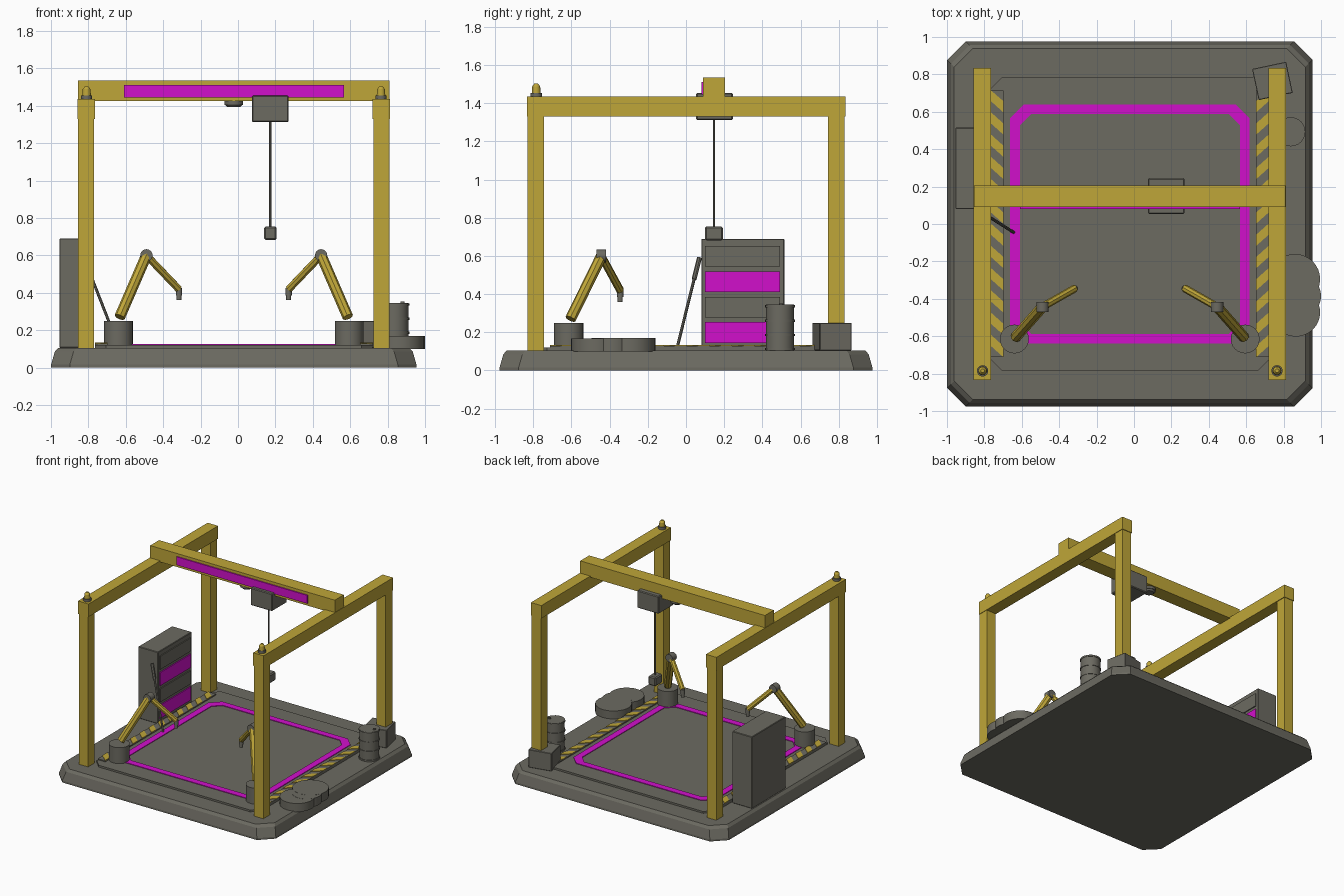
import bpy
import bmesh
import math
from mathutils import Vector, Matrix

old = bpy.data.objects.get("Cube")
if old:
    bpy.data.objects.remove(old, do_unlink=True)


def material(name, rgb):
    m = bpy.data.materials.new(name)
    m.use_nodes = True
    m.diffuse_color = (*rgb, 1)
    m.node_tree.nodes["Principled BSDF"].inputs["Base Color"].default_value = (*rgb, 1)
    return m


YELLOW = material("safety_yellow", (0.52, 0.38, 0.04))
GREY = material("warm_grey", (0.15, 0.145, 0.12))
MAGENTA = material("bright_magenta", (0.64, 0.005, 0.6))
MID = -0.0225   # centre line of the platform
DECK = 0.105    # top of the platform


def finish(name, bm, mat):
    bmesh.ops.recalc_face_normals(bm, faces=bm.faces)
    mesh = bpy.data.meshes.new(name)
    bm.to_mesh(mesh)
    bm.free()
    mesh.materials.append(mat)
    ob = bpy.data.objects.new(name, mesh)
    bpy.context.collection.objects.link(ob)
    return ob


def box(name, mat, x, y, z, bevel=0):
    """Box given as ranges along each axis."""
    bm = bmesh.new()
    bmesh.ops.create_cube(bm, size=1)
    for v in bm.verts:
        v.co = [r[0] + (c + 0.5) * (r[1] - r[0]) for c, r in zip(v.co, (x, y, z))]
    if bevel:
        bmesh.ops.bevel(bm, geom=bm.edges[:], offset=bevel, segments=1, affect='EDGES')
    return finish(name, bm, mat)


def rod(name, mat, a, b, r1, r2=None, sides=24):
    """Cylinder or cone between two points."""
    a, b = Vector(a), Vector(b)
    turn = (b - a).to_track_quat('Z', 'Y').to_matrix().to_4x4()
    bm = bmesh.new()
    bmesh.ops.create_cone(bm, cap_ends=True, segments=sides, radius1=r1,
                          radius2=r1 if r2 is None else r2, depth=(b - a).length,
                          matrix=Matrix.Translation((a + b) / 2) @ turn)
    ob = finish(name, bm, mat)
    if sides > 8:
        bpy.ops.object.select_all(action='DESELECT')
        ob.select_set(True)
        bpy.context.view_layer.objects.active = ob
        bpy.ops.object.shade_smooth_by_angle(angle=math.radians(35))
    return ob


def octagon(hx, hy, cut, z):
    """Rectangle with cut corners around the centre line."""
    pts = []
    for sx, sy in ((1, 1), (-1, 1), (-1, -1), (1, -1)):
        pair = [(sx * hx, sy * (hy - cut)), (sx * (hx - cut), sy * hy)]
        pts += pair if sx * sy > 0 else pair[::-1]
    return [(px + MID, py, z) for px, py in pts]


def loft(name, mat, rings, closed=False):
    """Skin a stack of rings; cap the ends or join last to first."""
    bm = bmesh.new()
    loops = [[bm.verts.new(p) for p in ring] for ring in rings]
    pairs = list(zip(loops, loops[1:]))
    if closed:
        pairs.append((loops[-1], loops[0]))
    else:
        bm.faces.new(loops[0])
        bm.faces.new(loops[-1])
    for lo, hi in pairs:
        for i in range(len(lo)):
            j = (i + 1) % len(lo)
            bm.faces.new((lo[i], lo[j], hi[j], hi[i]))
    return finish(name, bm, mat)


# Platform, raised floor and painted border
loft("platform", GREY, [octagon(0.977 - i, 0.977 - i, 0.1, z) for i, z in
                        ((0, 0), (0, 0.015), (0.02, 0.085), (0.038, DECK))])
loft("floor_panel", GREY, [octagon(0.742, 0.787, 0.06, z) for z in (DECK, 0.12)])
loft("floor_border", MAGENTA, [octagon(h, h, c, z) for h, c, z in (
    (0.64, 0.075, 0.119), (0.64, 0.075, 0.125),
    (0.588, 0.06, 0.125), (0.588, 0.06, 0.119))], closed=True)

# Gantry frame, lamps and hazard strips, one set per side
STEP = 0.119
for side, label in ((1, "left"), (-1, "right")):
    def span(a, b):
        return sorted((MID + side * a, MID + side * b))

    for y0, end in ((-0.83, "front"), (0.745, "back")):
        box(f"{label}_{end}_post", YELLOW, span(0.748, 0.832), (y0, y0 + 0.085), (DECK, 1.34))
    box(f"{label}_rail", YELLOW, span(0.742, 0.836), (-0.833, 0.835), (1.33, 1.435))

    lx = MID + side * 0.787
    rod(f"{label}_lamp_base", GREY, (lx, -0.785, 1.435), (lx, -0.785, 1.455), 0.03)
    rod(f"{label}_lamp", YELLOW, (lx, -0.785, 1.455), (lx, -0.785, 1.488), 0.023, 0.021)
    rod(f"{label}_lamp_cap", YELLOW, (lx, -0.785, 1.488), (lx, -0.785, 1.503), 0.021, 0.01)

    box(f"{label}_strip", GREY, span(0.676, 0.743), (-0.712, 0.715), (0.119, 0.129))
    bm = bmesh.new()
    for k in range(-1, 13):
        y = -0.712 + k * STEP
        pts = []
        for px, dy in ((0.676, 0), (0.743, 0.06), (0.743, 0.12), (0.676, 0.06)):
            py = min(max(y + dy, -0.712), 0.715)
            pts.append((MID + side * px, py, 0.133))
        if pts[2][1] - pts[0][1] < 0.02:
            continue
        f = bm.faces.new([bm.verts.new(p) for p in pts])
        ext = bmesh.ops.extrude_face_region(bm, geom=[f])
        for v in ext["geom"]:
            if isinstance(v, bmesh.types.BMVert):
                v.co.z -= 0.005
    finish(f"{label}_strip_stripes", bm, YELLOW)

    # Robot arm
    def at(px, py, pz):
        return (MID + side * px, py, pz)

    elbow = at(0.467, -0.443, 0.6)
    rod(f"{label}_arm_base", GREY, at(0.617, -0.615, DECK), at(0.617, -0.615, 0.25), 0.077)
    rod(f"{label}_upper_arm", YELLOW, at(0.61, -0.605, 0.27), elbow, 0.029, sides=8)
    rod(f"{label}_forearm", YELLOW, elbow, at(0.295, -0.345, 0.42), 0.021, sides=8)
    rod(f"{label}_elbow", GREY, at(0.467, -0.47, 0.6), at(0.467, -0.418, 0.6), 0.033, sides=16)
    rod(f"{label}_wrist", GREY, at(0.293, -0.345, 0.385), at(0.293, -0.345, 0.425), 0.017, sides=12)
    rod(f"{label}_gripper", GREY, at(0.293, -0.345, 0.36), at(0.293, -0.345, 0.39), 0.013, sides=12)

# Cross beam with its sign plate, and the hoist below
box("cross_beam", YELLOW, (-0.855, 0.81), (0.09, 0.205), (1.425, 1.535))
box("beam_plate", MAGENTA, (-0.61, 0.567), (0.081, 0.091), (1.445, 1.512))
box("trolley", GREY, (0.075, 0.27), (0.053, 0.245), (1.312, 1.455), 0.006)
rod("hoist_cable", GREY, (0.173, 0.147, 0.74), (0.173, 0.147, 1.32), 0.006, sides=8)
box("hook_block", GREY, (0.14, 0.207), (0.1, 0.193), (0.682, 0.755), 0.008)
rod("beam_sensor", GREY, (MID, 0.147, 1.405), (MID, 0.147, 1.428), 0.05)
rod("beam_sensor_lens", GREY, (MID, 0.147, 1.392), (MID, 0.147, 1.405), 0.035, 0.046)

# Cabinet with alternating drawer fronts
box("cabinet", GREY, (-0.955, -0.777), (0.08, 0.515), (DECK, 0.69), 0.004)
for i in range(4):
    z = 0.145 + i * 0.133
    box(f"drawer_{i + 1}", GREY if i % 2 else MAGENTA,
        (-0.778, -0.769), (0.1, 0.492), (z, z + 0.108))

# Leaning pole
foot, top = Vector((-0.643, -0.045, 0.125)), Vector((-0.825, 0.07, 0.59))
rod("pole", GREY, foot, top, 0.008, sides=8)
rod("pole_grip", GREY, foot.lerp(top, 0.76), top, 0.013, sides=8)

# Barrel with hoops and bung
BX, BY = 0.838, 0.493
rod("barrel", GREY, (BX, BY, DECK), (BX, BY, 0.345), 0.074)
for i, z in enumerate((0.107, 0.18, 0.255, 0.331)):
    rod(f"barrel_hoop_{i + 1}", GREY, (BX, BY, z), (BX, BY, z + 0.012), 0.078)
rod("barrel_bung", GREY, (BX + 0.042, BY + 0.005, 0.344), (BX + 0.042, BY + 0.005, 0.352), 0.011)

# Crate, turned slightly
crate = box("crate", GREY, (-0.093, 0.093), (-0.085, 0.085), (DECK, 0.25), 0.003)
crate.location = (0.74, 0.765, 0)
crate.rotation_euler.z = math.radians(12)

# Low round stools pushed together
for i, (x, y, r, z) in enumerate(((0.86, -0.295, 0.135, 0.17),
                                  (0.89, -0.385, 0.11, 0.169),
                                  (0.865, -0.472, 0.13, 0.168))):
    rod(f"round_pad_{i + 1}", GREY, (x, y, DECK - 0.005), (x, y, z), r, sides=32)
